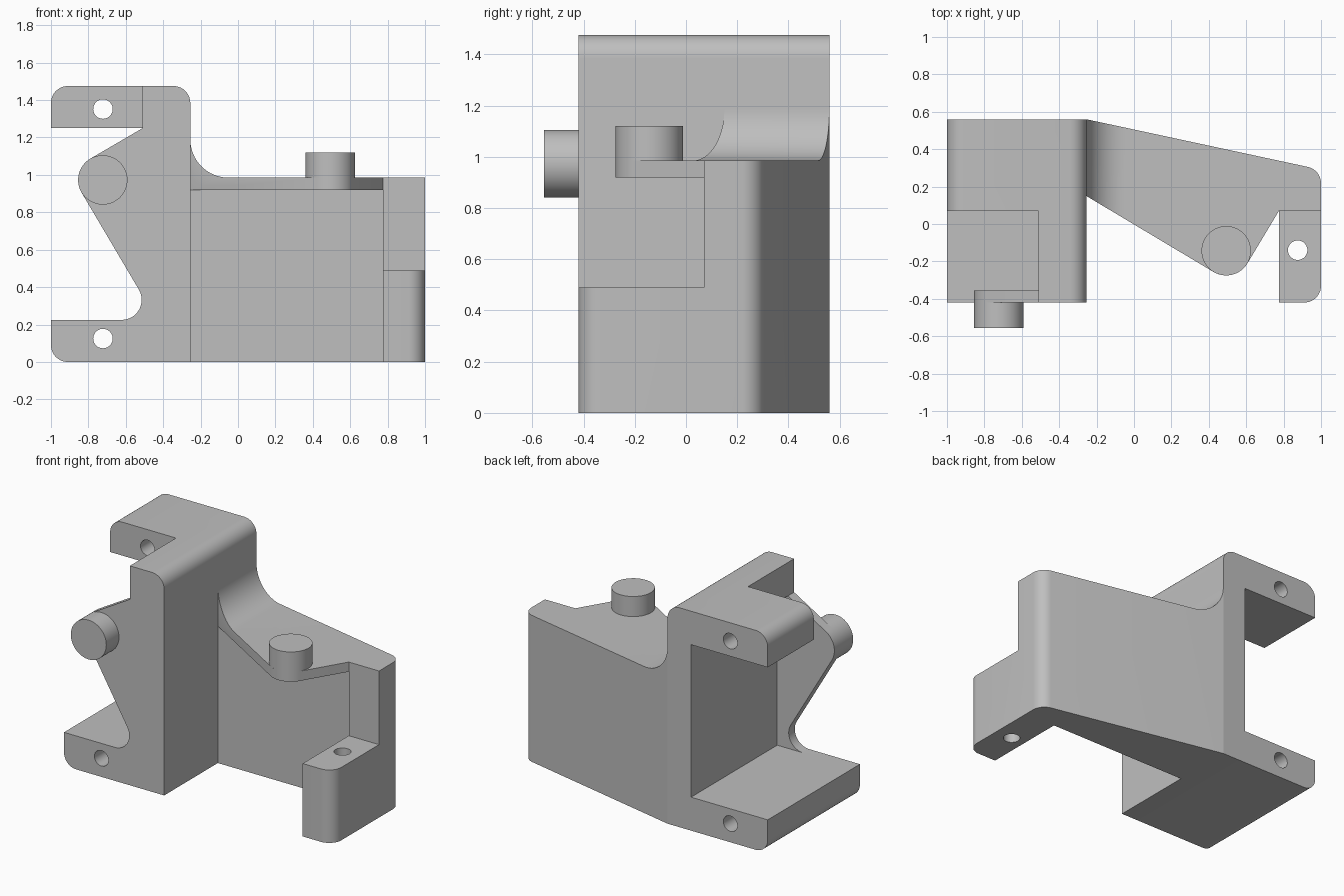
import bpy, bmesh, math
from mathutils import Vector, Matrix

cube = bpy.data.objects.get("Cube")
if cube:
    bpy.data.objects.remove(cube, do_unlink=True)

grey = bpy.data.materials.new("matte grey")
grey.use_nodes = True
grey.diffuse_color = (0.52, 0.52, 0.52, 1)
grey.node_tree.nodes["Principled BSDF"].inputs["Base Color"].default_value = grey.diffuse_color


def arc(cx, cy, r, start, end, steps=16):
    angles = [math.radians(start + (end - start) * i / steps) for i in range(steps + 1)]
    return [(cx + r * math.cos(a), cy + r * math.sin(a)) for a in angles]


def circle(cx, cy, r):
    return arc(cx, cy, r, 0, 360, 48)[:-1]


def rect(x0, x1, y0, y1):
    return [(x0, y0), (x1, y0), (x1, y1), (x0, y1)]


def corner(before, point, after, r, steps=10):
    """Points of a fillet at one profile corner."""
    p = Vector(point)
    a, b = (Vector(before) - p).normalized(), (Vector(after) - p).normalized()
    half = a.angle(b) / 2
    centre = p + (a + b).normalized() * r / math.sin(half)
    spoke = p + a * r / math.tan(half) - centre
    last = p + b * r / math.tan(half) - centre
    turn = math.copysign(math.pi - 2 * half, spoke.x * last.y - spoke.y * last.x)
    return [tuple(centre + Matrix.Rotation(turn * i / steps, 2) @ spoke) for i in range(steps + 1)]


def prism(name, profile, axis, low, high):
    """Extrude a profile: XZ points along Y, or XY points along Z."""
    bm = bmesh.new()
    rings = [[bm.verts.new((u, d, v) if axis == "Y" else (u, v, d)) for u, v in profile]
             for d in (low, high)]
    bm.faces.new(rings[0])
    bm.faces.new(rings[1])
    n = len(profile)
    for i in range(n):
        j = (i + 1) % n
        bm.faces.new((rings[0][i], rings[0][j], rings[1][j], rings[1][i]))
    bmesh.ops.recalc_face_normals(bm, faces=bm.faces)
    mesh = bpy.data.meshes.new(name)
    bm.to_mesh(mesh)
    bm.free()
    mesh.materials.append(grey)
    obj = bpy.data.objects.new(name, mesh)
    bpy.context.collection.objects.link(obj)
    return obj


def carve(obj, cutters):
    """Subtract the cutters, keep the result and drop the helpers."""
    for c in cutters:
        c.hide_render = True
        mod = obj.modifiers.new(c.name, "BOOLEAN")
        mod.operation, mod.solver, mod.object = "DIFFERENCE", "EXACT", c
    graph = bpy.context.evaluated_depsgraph_get()
    graph.update()
    mesh = bpy.data.meshes.new_from_object(obj.evaluated_get(graph))
    obj.modifiers.clear()
    obj.data = mesh
    for c in cutters:
        bpy.data.objects.remove(c, do_unlink=True)


def smooth(obj):
    bpy.ops.object.select_all(action="DESELECT")
    obj.select_set(True)
    bpy.context.view_layer.objects.active = obj
    bpy.ops.object.shade_smooth_by_angle(angle=math.radians(30))


PIN = 0.132          # pin radius
HOLE = 0.052         # screw hole radius
JOIN = -0.255        # where the two brackets meet
HIGH, FLAT = 1.475, 0.985
FRONT, BACK = -0.42, 0.56

# Upright C-shaped bracket with a front web
box = rect(-1, JOIN, 0, HIGH)
profile = (corner(box[3], box[0], box[1], 0.09) + [box[1]]
           + corner(box[1], box[2], box[3], 0.09) + corner(box[2], box[3], box[0], 0.09))
upright = prism("upright_bracket", profile, "Y", FRONT, BACK)
web_gap = ([(-1.1, 1.25), (-0.51, 1.25)] + arc(-0.723, 0.973, PIN, 120, 210)
           + arc(-0.622, 0.332, 0.107, 30, -90) + [(-1.1, 0.225)])
carve(upright, [
    prism("pocket", rect(-1.1, -0.43, 0.225, 1.25), "Y", -0.355, 0.7),
    prism("web_gap", web_gap, "Y", -0.6, -0.3),
    prism("flange_notch", rect(-1.1, -0.51, 1.25, 1.6), "Y", -0.6, 0.07),
    prism("upper_hole", circle(-0.722, 1.352, HOLE), "Y", -0.6, 0.7),
    prism("lower_hole", circle(-0.722, 0.125, HOLE), "Y", -0.6, 0.7),
])

# Tapered side bracket with a thin top web and a fillet up to the upright
heel, tip, toe, inner = (JOIN, BACK), (1, 0.29), (1, FRONT), (0.775, FRONT)
outline = ([(-0.27, 0.55), heel] + corner(heel, tip, toe, 0.09) + corner(tip, toe, inner, 0.09)
           + [inner, (0.775, 0.07)] + arc(0.493, -0.143, PIN, 329, 239)
           + [(JOIN, 0.15), (-0.27, 0.17)])
side = prism("side_bracket", outline, "Z", 0, 1.2)
above = arc(-0.05, 1.19, 0.205, 180, 270) + [(1.2, FLAT), (1.2, 1.4), (JOIN, 1.4)]
carve(side, [
    prism("top_trim", above, "Y", -0.7, 0.8),
    prism("undercut", rect(-0.3, 0.775, -0.7, 0.15), "Z", -0.1, 0.92),
    prism("ledge_trim", rect(0.775, 1.2, -0.7, 0.07), "Z", 0.49, 1.5),
    prism("ledge_hole", circle(0.875, -0.14, HOLE), "Z", -0.1, 0.7),
])

# Locating pins on the webs
front_pin = prism("front_pin", circle(-0.723, 0.973, PIN), "Y", -0.555, FRONT)
top_pin = prism("top_pin", circle(0.493, -0.143, PIN), "Z", FLAT, 1.12)

for part in (upright, side, front_pin, top_pin):
    smooth(part)
